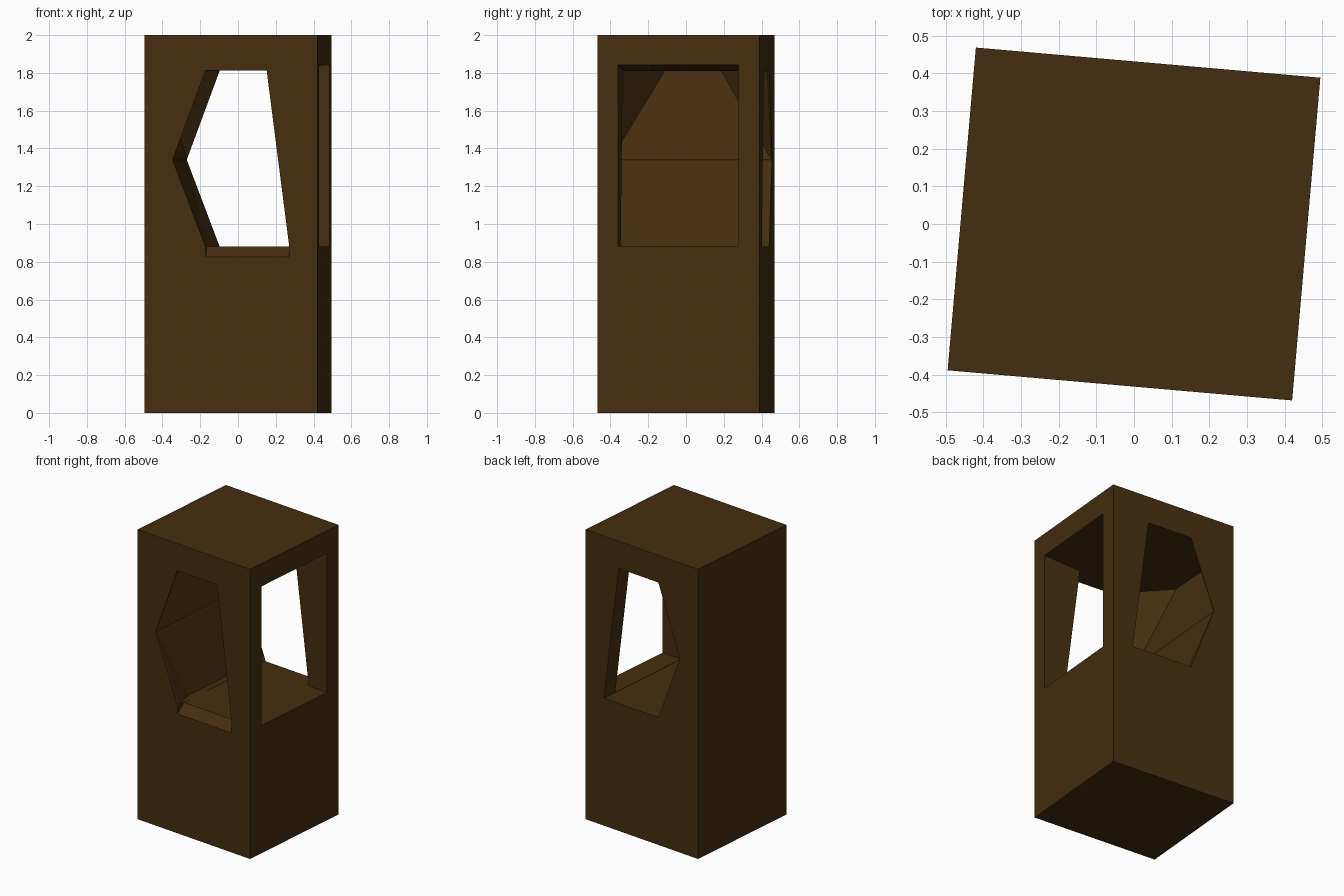
import bpy, bmesh, math

if "Cube" in bpy.data.objects:
    bpy.data.objects.remove(bpy.data.objects["Cube"])

TURN = math.radians(-5)
W, D = 0.459, 0.43           # half width and half depth
FLOOR, CEIL = 0.88, 1.812    # heights of the hollow

wood = bpy.data.materials.new("dark_brown")
wood.diffuse_color = (0.06, 0.027, 0.005, 1)
wood.use_nodes = True
wood.node_tree.nodes["Principled BSDF"].inputs["Base Color"].default_value = wood.diffuse_color


def hull(name, points):
    """Convex solid wrapped around a few points, turned like the body."""
    bm = bmesh.new()
    for p in points:
        bm.verts.new(p)
    res = bmesh.ops.convex_hull(bm, input=bm.verts[:])
    loose = [v for v in bm.verts if not v.link_faces]
    bmesh.ops.delete(bm, geom=loose, context='VERTS')
    bmesh.ops.dissolve_limit(bm, angle_limit=0.001, verts=bm.verts[:], edges=bm.edges[:])
    bmesh.ops.recalc_face_normals(bm, faces=bm.faces[:])
    me = bpy.data.meshes.new(name)
    bm.to_mesh(me)
    bm.free()
    me.materials.append(wood)
    ob = bpy.data.objects.new(name, me)
    ob.rotation_euler.z = TURN
    bpy.context.collection.objects.link(ob)
    return ob


# solid block
body = hull("hollow_block", [(x, y, z) for x in (-W, W) for y in (-D, D) for z in (0, 2)])

# five-sided opening running front to back
outline = [(-0.135, CEIL), (0.19, CEIL), (0.31, FLOOR), (-0.135, FLOOR), (-0.31, 1.34)]
tunnel = hull("tunnel_cutter", [(x, y, z) for x, z in outline for y in (-0.6, 0.6)])

# widened chamber behind the left side, leaning outwards to the ceiling
pts = []
for s in (-1, 1):
    pts += [(-0.13, s * 0.427, FLOOR + 0.001), (-0.13, s * 0.427, CEIL - 0.001),
            (-0.308, s * 0.427, 1.34),
            (-0.18, s * 0.265, FLOOR + 0.001), (-0.427, s * 0.15, CEIL - 0.001),
            (0.12, s * 0.427, FLOOR + 0.001), (0.12, s * 0.427, CEIL - 0.001)]
chamber = hull("chamber_cutter", pts)

# opening in the right side with a slightly raised lintel
side = hull("side_cutter", [(x, y, z) for x, top in ((0.1, CEIL - 0.002), (0.6, 1.855))
                            for y in (-0.32, 0.32) for z in (FLOOR + 0.002, top)])

# sloping sill below the front opening
sill = hull("sill_cutter", [(x, y, z) for x in (-0.134, 0.308)
                            for y, z in ((-0.36, 0.885), (-0.5, 0.885), (-0.5, 0.785), (-D, 0.825), (-0.37, 0.879))])

cutters = [tunnel, chamber, side, sill]
for c in cutters:
    m = body.modifiers.new(c.name, 'BOOLEAN')
    m.operation = 'DIFFERENCE'
    m.solver = 'EXACT'
    m.object = c

# bake the cuts and remove the cutters
bpy.context.view_layer.update()
dg = bpy.context.evaluated_depsgraph_get()
mesh = bpy.data.meshes.new_from_object(body.evaluated_get(dg))
body.modifiers.clear()
body.data = mesh
for c in cutters:
    bpy.data.objects.remove(c)
for p in body.data.polygons:
    p.use_smooth = False
